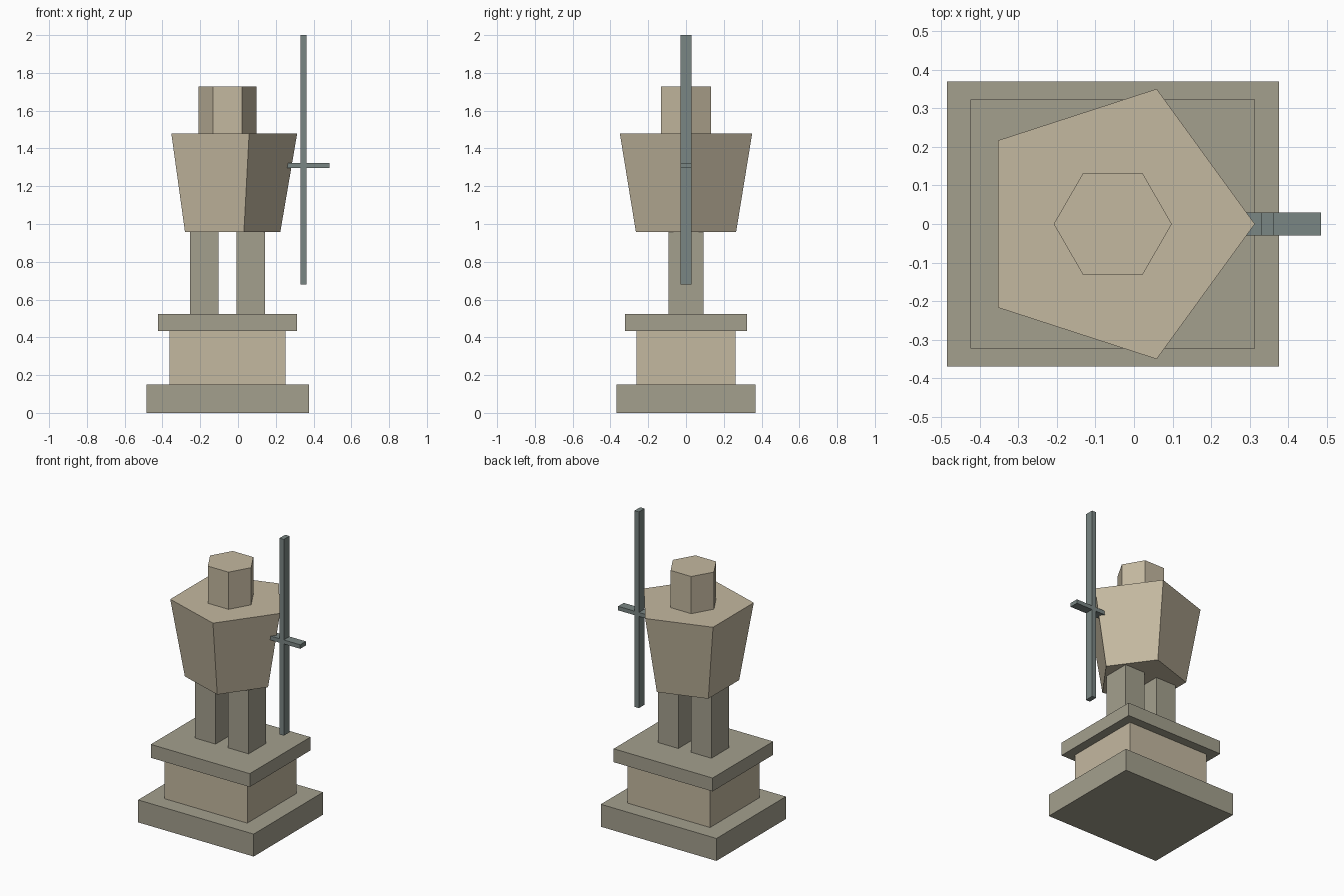
import bpy
import math

if "Cube" in bpy.data.objects:
    bpy.data.objects.remove(bpy.data.objects["Cube"])

CX = -0.055  # axis of the statue and its plinth


def material(name, rgb):
    m = bpy.data.materials.new(name)
    m.diffuse_color = (*rgb, 1)
    m.use_nodes = True
    m.node_tree.nodes["Principled BSDF"].inputs["Base Color"].default_value = m.diffuse_color
    return m


stone = material("grey_stone", (0.37, 0.35, 0.27))
sand = material("sandstone", (0.55, 0.48, 0.35))
metal = material("dull_metal", (0.195, 0.24, 0.23))


def finish(name, mat):
    ob = bpy.context.object
    ob.name = name
    ob.data.materials.append(mat)


def box(name, x, width, depth, z0, z1, mat):
    bpy.ops.mesh.primitive_cube_add(size=1, location=(x, 0, (z0 + z1) / 2))
    ob = bpy.context.object
    ob.scale = (width, depth, z1 - z0)
    bpy.ops.object.transform_apply(location=False, rotation=False, scale=True)
    finish(name, mat)


def prism(name, sides, r0, r1, z0, z1, mat):
    # the first corner points along +x
    bpy.ops.mesh.primitive_cone_add(vertices=sides, radius1=r0, radius2=r1, depth=z1 - z0,
                                    location=(CX, 0, (z0 + z1) / 2),
                                    rotation=(0, 0, -math.pi / 2))
    bpy.ops.object.transform_apply(location=False, rotation=True, scale=False)
    finish(name, mat)


# Stepped plinth
box("plinth_base", CX, 0.86, 0.738, 0, 0.151, stone)
box("plinth_block", CX, 0.615, 0.524, 0.151, 0.433, sand)
box("plinth_cap", CX, 0.736, 0.644, 0.433, 0.523, stone)

# Figure: legs, tapered five-sided torso, six-sided head
for side, name in ((-1, "left_leg"), (1, "right_leg")):
    box(name, CX + side * 0.123, 0.152, 0.185, 0.523, 0.958, stone)
prism("torso", 5, 0.279, 0.368, 0.958, 1.478, sand)
prism("head", 6, 0.153, 0.153, 1.478, 1.728, sand)

# Sword held upright beside the torso
box("sword_blade", 0.346, 0.032, 0.06, 0.68, 2.0, metal)
box("sword_guard", 0.346, 0.276, 0.06, 1.297, 1.324, metal)
